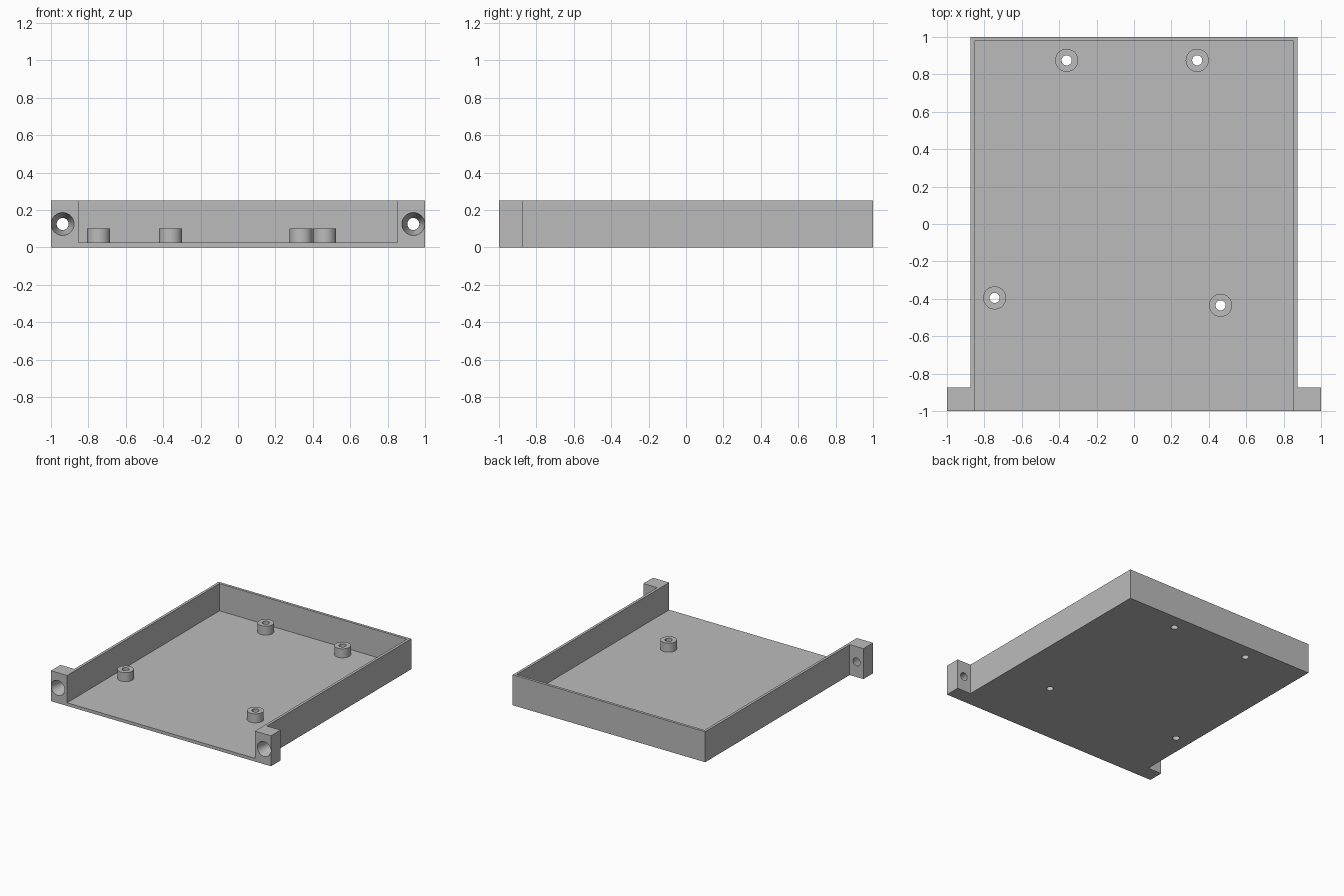
import bpy
import bmesh
from math import radians
from mathutils import Matrix

if "Cube" in bpy.data.objects:
    bpy.data.objects.remove(bpy.data.objects["Cube"])

HALF_W, HEIGHT, WALL, FLOOR = 0.875, 0.25, 0.022, 0.026
EAR = 0.125
POST_TOP, POST_R, BORE_R = 0.10, 0.0615, 0.027
POSTS = [(-0.36, 0.875), (0.338, 0.875), (-0.745, -0.395), (0.463, -0.435)]

grey = bpy.data.materials.new("plain grey")
grey.use_nodes = True
colour = (0.5, 0.5, 0.5, 1)
grey.diffuse_color = colour
grey.node_tree.nodes["Principled BSDF"].inputs["Base Color"].default_value = colour


def finish(name, bm):
    bmesh.ops.recalc_face_normals(bm, faces=bm.faces)
    mesh = bpy.data.meshes.new(name)
    bm.to_mesh(mesh)
    bm.free()
    mesh.materials.append(grey)
    obj = bpy.data.objects.new(name, mesh)
    bpy.context.collection.objects.link(obj)
    return obj


def box(name, low, high):
    bm = bmesh.new()
    bmesh.ops.create_cube(bm, size=1)
    for v in bm.verts:
        v.co = [high[i] if v.co[i] > 0 else low[i] for i in range(3)]
    return finish(name, bm)


def cone(name, centre, r1, r2, depth, tilt=0):
    bm = bmesh.new()
    place = Matrix.Translation(centre) @ Matrix.Rotation(tilt, 4, "X")
    bmesh.ops.create_cone(bm, cap_ends=True, segments=48, radius1=r1,
                          radius2=r2, depth=depth, matrix=place)
    return finish(name, bm)


def select_only(obj):
    bpy.ops.object.select_all(action="DESELECT")
    obj.select_set(True)
    bpy.context.view_layer.objects.active = obj


def cut(obj, cutter):
    mod = obj.modifiers.new("cut", "BOOLEAN")
    mod.operation, mod.solver, mod.object = "DIFFERENCE", "EXACT", cutter
    select_only(obj)
    bpy.ops.object.modifier_apply(modifier=mod.name)


# Tray block with a mounting ear at each front corner
bm = bmesh.new()
half = [(1, -1), (1, -1 + EAR), (HALF_W, -1 + EAR), (HALF_W, 1)]
outline = half + [(-x, y) for x, y in reversed(half)]
base = bm.faces.new([bm.verts.new((x, y, 0)) for x, y in outline])
raised = bmesh.ops.extrude_face_region(bm, geom=[base])["geom"]
bmesh.ops.translate(bm, vec=(0, 0, HEIGHT),
                    verts=[g for g in raised if isinstance(g, bmesh.types.BMVert)])
tray = finish("tray", bm)

# Hollow, open at the top and front
inner = HALF_W - WALL
cutters = [box("cavity_cutter", (-inner, -1.2, FLOOR), (inner, 1 - WALL, 0.5))]
cut(tray, cutters[0])

# Tapered screw holes through the ears, wide at the front
for side in (-1, 1):
    hole = cone("ear_hole_cutter", (side * (1 - EAR / 2), -1 + EAR / 2, HEIGHT / 2),
                0.0615, 0.032, EAR + 0.002, radians(-90))
    cut(tray, hole)
    cutters.append(hole)

# Standoff posts, bored through the floor
parts = [tray]
for i, (x, y) in enumerate(POSTS, 1):
    post = cone(f"standoff_{i}", (x, y, (FLOOR + POST_TOP) / 2),
                POST_R, POST_R, POST_TOP - FLOOR)
    bore = cone("bore_cutter", (x, y, 0.05), BORE_R, BORE_R, 0.3)
    cut(post, bore)
    cut(tray, bore)
    parts.append(post)
    cutters.append(bore)

for obj in cutters:
    bpy.data.objects.remove(obj)

# Smooth round walls, sharp edges
for obj in parts:
    select_only(obj)
    bpy.ops.object.shade_smooth_by_angle(angle=radians(30))
